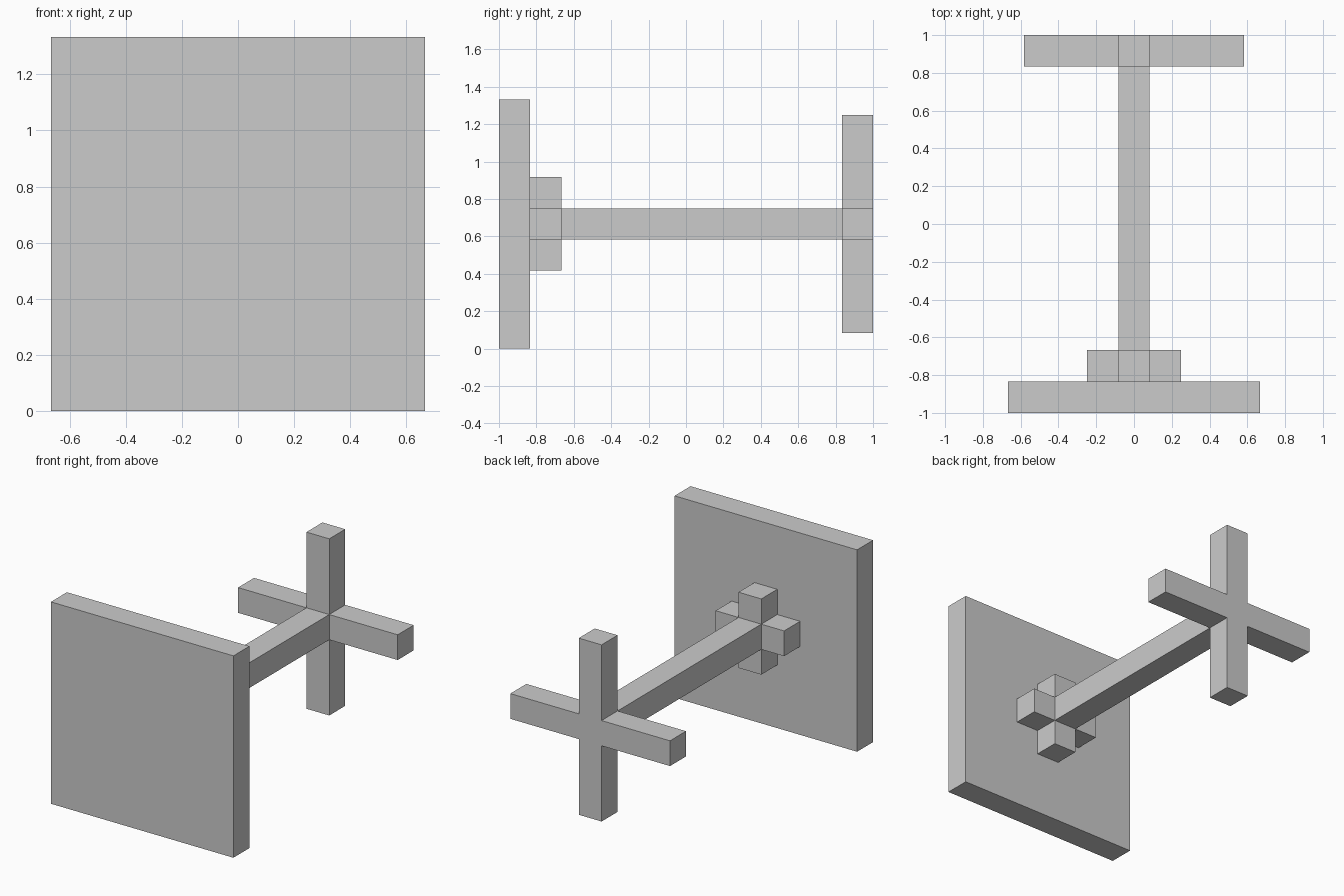
import bpy
import bmesh

if "Cube" in bpy.data.objects:
    bpy.data.objects.remove(bpy.data.objects["Cube"])

U = 1 / 12          # half the bar thickness
MID = 8 * U         # height of the central axis


def extrude_profile(name, points, y0, y1):
    """Extrude an XZ outline (relative to the axis) from y0 to y1."""
    bm = bmesh.new()
    face = bm.faces.new([bm.verts.new((x, y0, z)) for x, z in points])
    ext = bmesh.ops.extrude_face_region(bm, geom=[face])
    moved = [v for v in ext["geom"] if isinstance(v, bmesh.types.BMVert)]
    bmesh.ops.translate(bm, verts=moved, vec=(0, y1 - y0, 0))
    bmesh.ops.recalc_face_normals(bm, faces=bm.faces)
    mesh = bpy.data.meshes.new(name)
    bm.to_mesh(mesh)
    bm.free()
    obj = bpy.data.objects.new(name, mesh)
    obj.location.z = MID
    bpy.context.collection.objects.link(obj)
    return obj


def square(r):
    return [(-r, -r), (r, -r), (r, r), (-r, r)]


def plus(arm, w=U):
    """Plus-shaped outline: one arm's three corners turned four times."""
    pts, corner = [], [(arm, -w), (arm, w), (w, w)]
    for _ in range(4):
        pts += corner
        corner = [(-z, x) for x, z in corner]
    return pts


# Square plate at the front
extrude_profile("front_plate", square(8 * U), -12 * U, -10 * U)
# Small cross bracing the rod against the plate
extrude_profile("mount_cross", plus(3 * U), -10 * U, -8 * U)
# Long rod joining the two crosses
extrude_profile("rod", square(U), -8 * U, 10 * U)
# Large cross at the back
extrude_profile("back_cross", plus(7 * U), 10 * U, 12 * U)
